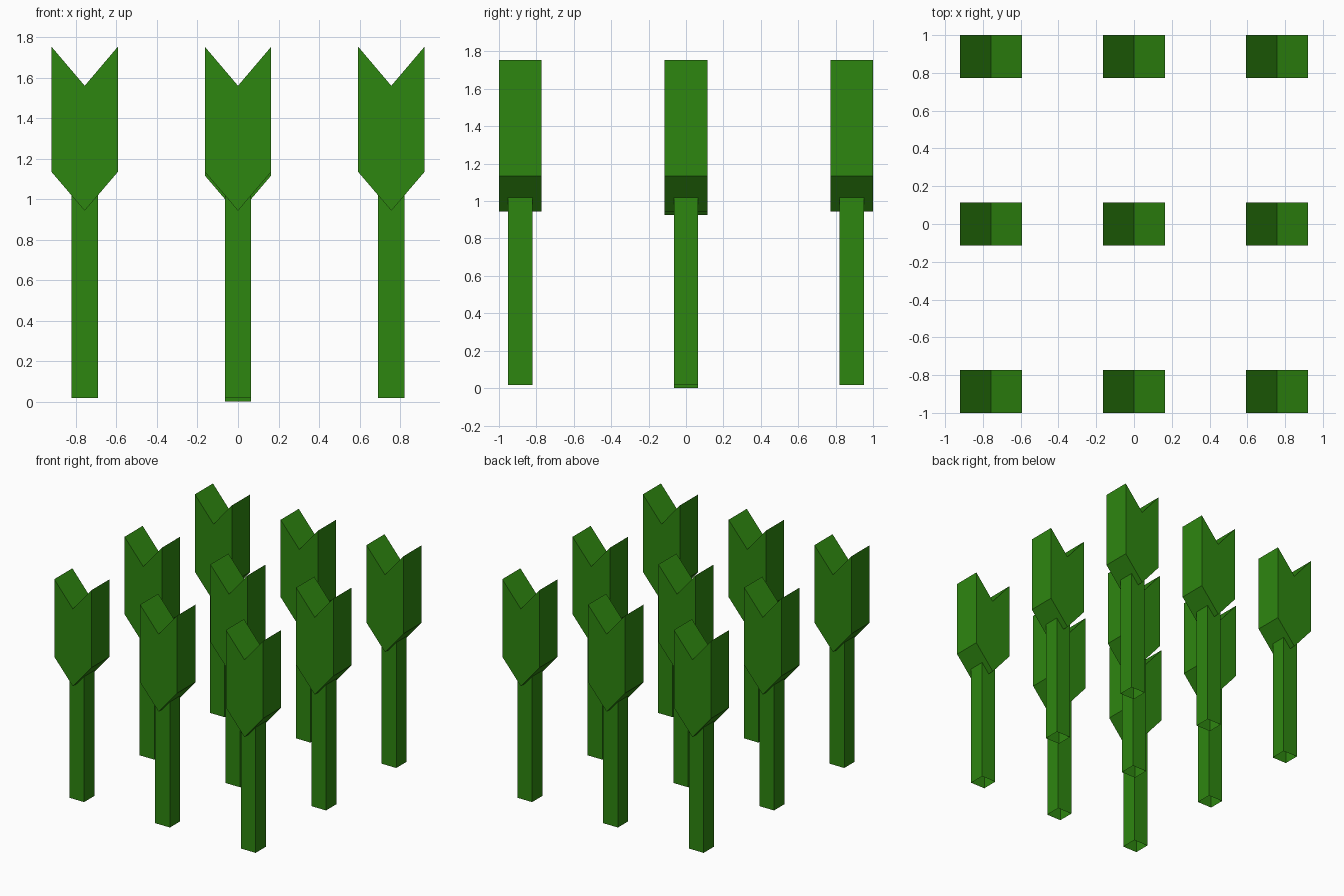
import bpy
import bmesh

cube = bpy.data.objects.get("Cube")
if cube:
    bpy.data.objects.remove(cube, do_unlink=True)

green = bpy.data.materials.new("leaf green")
green.use_nodes = True
COLOUR = (0.027, 0.24, 0.005, 1)
green.diffuse_color = COLOUR
green.node_tree.nodes["Principled BSDF"].inputs["Base Color"].default_value = COLOUR


def prism(name, profile, depth, location):
    """Extrude an x-z outline along y, centred on the location."""
    bm = bmesh.new()
    face = bm.faces.new([bm.verts.new((x, -depth / 2, z)) for x, z in profile])
    result = bmesh.ops.extrude_face_region(bm, geom=[face], use_keep_orig=True)
    moved = [v for v in result["geom"] if isinstance(v, bmesh.types.BMVert)]
    bmesh.ops.translate(bm, verts=moved, vec=(0, depth, 0))
    bmesh.ops.recalc_face_normals(bm, faces=bm.faces)
    mesh = bpy.data.meshes.new(name)
    bm.to_mesh(mesh)
    bm.free()
    mesh.materials.append(green)
    obj = bpy.data.objects.new(name, mesh)
    obj.location = location
    bpy.context.collection.objects.link(obj)
    return obj


def open_bottom(obj):
    """Remove the downward face so the stalk is a hollow tube."""
    bm = bmesh.new()
    bm.from_mesh(obj.data)
    low = [f for f in bm.faces if f.normal.z < -0.9]
    bmesh.ops.delete(bm, geom=low, context="FACES")
    bm.to_mesh(obj.data)
    bm.free()


# Outlines of the stalk and of the notched, pointed head
W, S = 0.164, 0.065
STALK = [(-S, 0), (S, 0), (S, 1.03), (-S, 1.03)]
HEAD = [(0, 0.925), (W, 1.117), (W, 1.735), (0, 1.542), (-W, 1.735), (-W, 1.117)]

# Three by three bed; the middle plant sits slightly lower
for col in (-1, 0, 1):
    for row in (-1, 0, 1):
        lift = 0 if col == row == 0 else 0.018
        place = (col * 0.757, row * 0.886, lift)
        open_bottom(prism("stalk", STALK, 0.13, place))
        prism("leaf_head", HEAD, 0.228, place)
